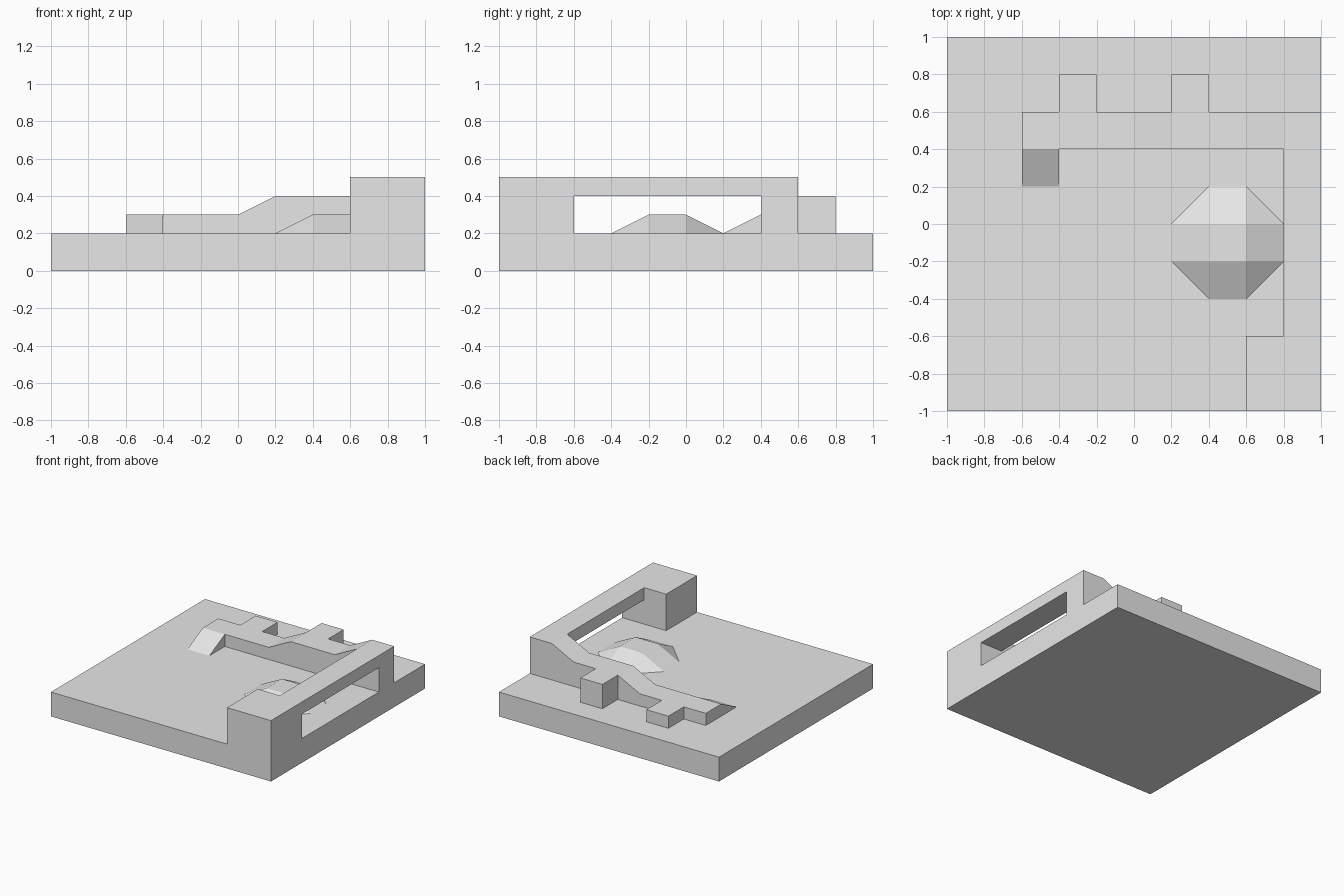
import bpy
import bmesh

if "Cube" in bpy.data.objects:
    bpy.data.objects.remove(bpy.data.objects["Cube"])

grey = bpy.data.materials.new("light_grey")
grey.diffuse_color = (0.8, 0.8, 0.8, 1)
grey.use_nodes = True
grey.node_tree.nodes["Principled BSDF"].inputs["Base Color"].default_value = grey.diffuse_color


def finish(name, bm):
    bmesh.ops.recalc_face_normals(bm, faces=bm.faces)
    mesh = bpy.data.meshes.new(name)
    bm.to_mesh(mesh)
    bm.free()
    mesh.materials.append(grey)
    obj = bpy.data.objects.new(name, mesh)
    bpy.context.collection.objects.link(obj)


def extrude(name, profile, axis, start, end):
    """Extrude a 2D profile along axis 'X' (profile is y, z) or 'Y' (profile is x, z)."""
    place = {"X": lambda p, t: (t, p[0], p[1]), "Y": lambda p, t: (p[0], t, p[1])}[axis]
    bm = bmesh.new()
    rings = [[bm.verts.new(place(p, t)) for p in profile] for t in (start, end)]
    for ring in rings:
        bm.faces.new(ring)
    n = len(profile)
    for i in range(n):
        j = (i + 1) % n
        bm.faces.new((rings[0][i], rings[0][j], rings[1][j], rings[1][i]))
    finish(name, bm)


def box(name, x, y, z):
    extrude(name, [(x[0], z[0]), (x[1], z[0]), (x[1], z[1]), (x[0], z[1])], "Y", *y)


FLOOR = 0.2

# Square ground slab
box("base", (-1, 1), (-1, 1), (0, FLOOR))

# Right wall with its long opening, and the thicker front corner
extrude("right_wall", [(-1, FLOOR), (-0.6, FLOOR), (-0.6, 0.4), (0.4, 0.4),
                       (0.4, FLOOR), (0.6, FLOOR), (0.6, 0.5), (-1, 0.5)], "X", 0.8, 1)
box("front_corner_block", (0.6, 0.8), (-1, -0.6), (FLOOR, 0.5))

# Stepped path descending along the back
extrude("back_path", [(-0.6, FLOOR), (0.8, FLOOR), (0.8, 0.5), (0.6, 0.4),
                      (0.2, 0.4), (0, 0.3), (-0.6, 0.3)], "Y", 0.4, 0.6)

# Side blocks behind the path
for name, x, top in (("high_side_block", 0.2, 0.4), ("low_side_block", -0.4, 0.3)):
    box(name, (x, x + 0.2), (0.6, 0.8), (FLOOR, top))

# Ramp from the end of the path to the ground
extrude("end_ramp", [(0.2, FLOOR), (0.4, FLOOR), (0.4, 0.3)], "X", -0.6, -0.4)

# Low mound: square top, four sloped sides and four corner triangles
bm = bmesh.new()
cx, cy = 0.5, -0.1
top, foot = [], []
for sx, sy in ((1, 1), (-1, 1), (-1, -1), (1, -1)):
    top.append(bm.verts.new((cx + 0.1 * sx, cy + 0.1 * sy, 0.3)))
    ends = [(0.3 * sx, 0.1 * sy), (0.1 * sx, 0.3 * sy)]
    if sx * sy < 0:
        ends.reverse()
    foot.append([bm.verts.new((cx + dx, cy + dy, FLOOR)) for dx, dy in ends])
bm.faces.new(top)
bm.faces.new([v for pair in foot for v in pair])
for i in range(4):
    j = (i + 1) % 4
    bm.faces.new((top[i], *foot[i]))
    bm.faces.new((top[i], foot[i][1], foot[j][0], top[j]))
finish("mound", bm)
